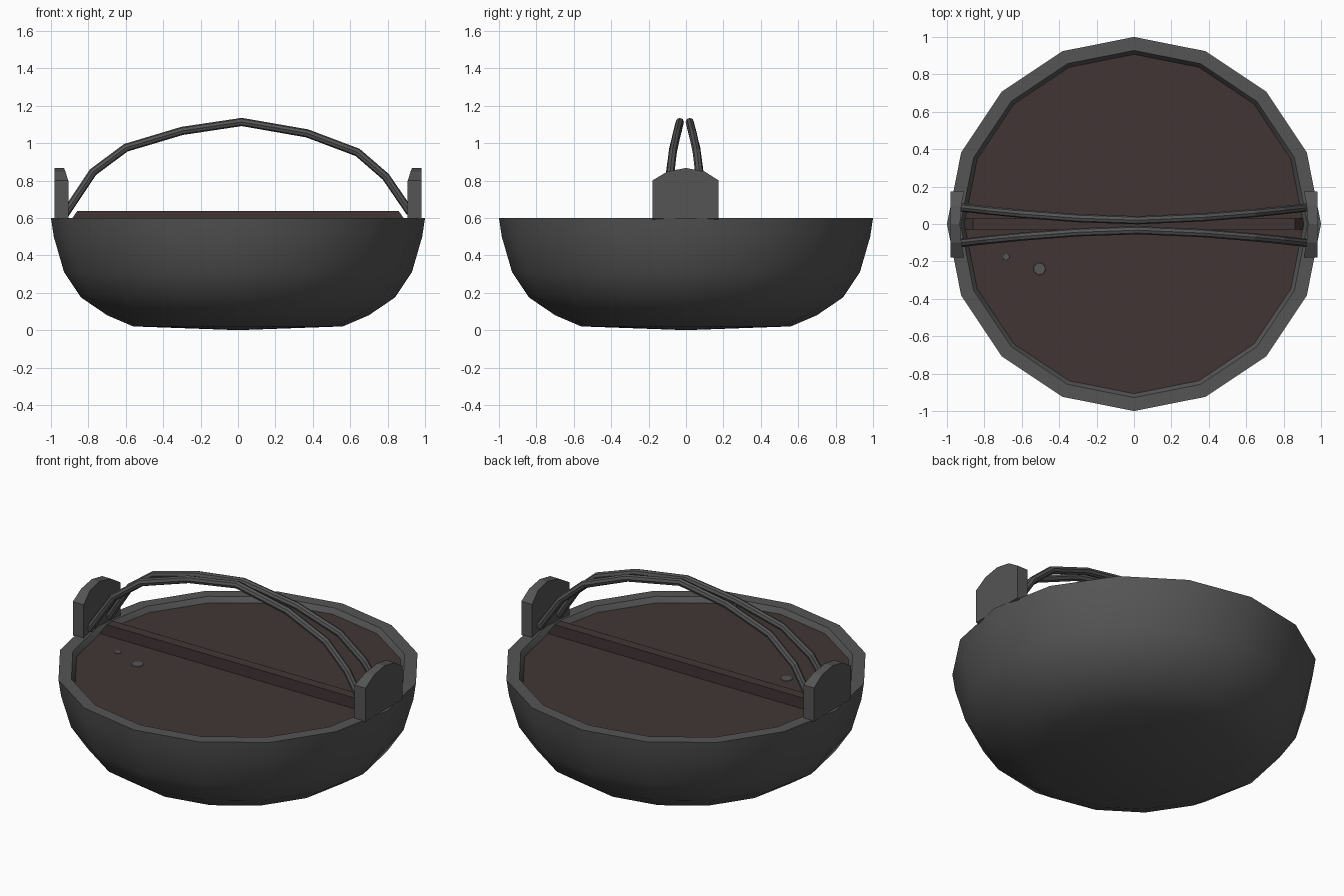
import bpy, bmesh, math
from mathutils import Vector

if "Cube" in bpy.data.objects:
    bpy.data.objects.remove(bpy.data.objects["Cube"])


def material(name, rgb):
    m = bpy.data.materials.new(name)
    m.use_nodes = True
    m.diffuse_color = (*rgb, 1)
    bsdf = next(n for n in m.node_tree.nodes if n.type == 'BSDF_PRINCIPLED')
    bsdf.inputs["Base Color"].default_value = (*rgb, 1)
    return m


IRON = material("dark iron", (0.09, 0.09, 0.09))
WOOD = material("dark brown wood", (0.054, 0.036, 0.036))


def finish(name, bm, mat, smooth=None):
    bmesh.ops.recalc_face_normals(bm, faces=bm.faces)
    me = bpy.data.meshes.new(name)
    bm.to_mesh(me)
    bm.free()
    me.materials.append(mat)
    ob = bpy.data.objects.new(name, me)
    bpy.context.collection.objects.link(ob)
    if smooth:
        bpy.ops.object.select_all(action='DESELECT')
        ob.select_set(True)
        bpy.context.view_layer.objects.active = ob
        bpy.ops.object.shade_smooth_by_angle(angle=math.radians(smooth))
    return ob


def bridge(bm, rings):
    for a, b in zip(rings, rings[1:]):
        n = len(a)
        for i in range(n):
            j = (i + 1) % n
            bm.faces.new((a[i], a[j], b[j], b[i]))


def circle(bm, r, z, n=16, cx=0, cy=0):
    return [bm.verts.new((cx + r * math.cos(math.tau * i / n),
                          cy + r * math.sin(math.tau * i / n), z)) for i in range(n)]


def fan(bm, ring, z):
    c = bm.verts.new((0, 0, z))
    for i, v in enumerate(ring):
        bm.faces.new((v, ring[(i + 1) % len(ring)], c))


def prism(name, bottom, top, mat):
    bm = bmesh.new()
    rings = [[bm.verts.new(p) for p in loop] for loop in (bottom, top)]
    bridge(bm, rings)
    bm.faces.new(rings[0])
    bm.faces.new(rings[1])
    return finish(name, bm, mat)


# Bowl: outer wall, flat rim and inner wall in one lathed shell
bm = bmesh.new()
profile = [(0.56, 0.02), (0.70, 0.08), (0.84, 0.175), (0.93, 0.31), (0.985, 0.5),
           (1.0, 0.6), (0.928, 0.6), (0.90, 0.56), (0.82, 0.3), (0.55, 0.08)]
rings = [circle(bm, r, z) for r, z in profile]
bridge(bm, rings)
fan(bm, rings[0], 0)
fan(bm, rings[-1], 0.06)
finish("bowl", bm, IRON, 40)

# Lid sitting just under the rim
bm = bmesh.new()
rings = [circle(bm, 0.89, 0.54), circle(bm, 0.907, 0.57)]
bridge(bm, rings)
for ring in rings:
    bm.faces.new(ring)
finish("lid", bm, WOOD)


# Crossbar on the lid with sloped ends
def rect(x, y, z):
    return [(-x, -y, z), (x, -y, z), (x, y, z), (-x, y, z)]


prism("lid_crossbar", rect(0.907, 0.03, 0.568), rect(0.86, 0.03, 0.636), WOOD)

# Small iron flecks on the lid
for i, (x, y, r) in enumerate([(-0.505, -0.24, 0.036), (-0.683, -0.175, 0.02)]):
    bm = bmesh.new()
    rings = [circle(bm, r, 0.568, 7, x, y), circle(bm, r * 0.9, 0.573, 7, x, y)]
    bridge(bm, rings)
    bm.faces.new(rings[1])
    finish(f"lid_fleck_{i + 1}", bm, IRON)

# Lugs: rounded-top plates whose inner face curves with the rim
lug_steps = [(-0.18, 0.8), (-0.1, 0.848), (0, 0.867), (0.1, 0.848), (0.175, 0.8)]
for side, s in (("left", 1), ("right", -1)):
    bm = bmesh.new()
    sections = []
    for y, top in lug_steps:
        inner = 0.93 - 0.7 * y * y
        sections.append([bm.verts.new((s * x, y, z)) for x, z in
                         ((inner, 0.575), (0.98, 0.597), (0.98, top), (inner, top))])
    bridge(bm, sections)
    bm.faces.new(sections[0])
    bm.faces.new(sections[-1])
    finish("lug_" + side, bm, IRON, 20)

# Two thin arched bails that lean together at the top
arch = [(-0.925, 0.62), (-0.775, 0.845), (-0.6, 0.975), (-0.3, 1.065), (0.02, 1.113),
        (0.37, 1.052), (0.64, 0.95), (0.79, 0.82), (0.92, 0.63)]
for name, s, mid in (("front", -1, -0.033), ("back", 1, 0.02)):
    path = [Vector((x, mid + s * 0.068 * abs(x / 0.92) ** 1.6, z)) for x, z in arch]
    bm = bmesh.new()
    rings = []
    for i, p in enumerate(path):
        t = (path[min(i + 1, len(path) - 1)] - path[max(i - 1, 0)]).normalized()
        side = Vector((0, 1, 0))
        side = (side - t * side.dot(t)).normalized()
        up = t.cross(side)
        rings.append([bm.verts.new(p + 0.022 * (side * math.cos(a) + up * math.sin(a)))
                      for a in (math.tau * k / 8 for k in range(8))])
    bridge(bm, rings)
    bm.faces.new(rings[0])
    bm.faces.new(rings[-1])
    finish("bail_" + name, bm, IRON)
